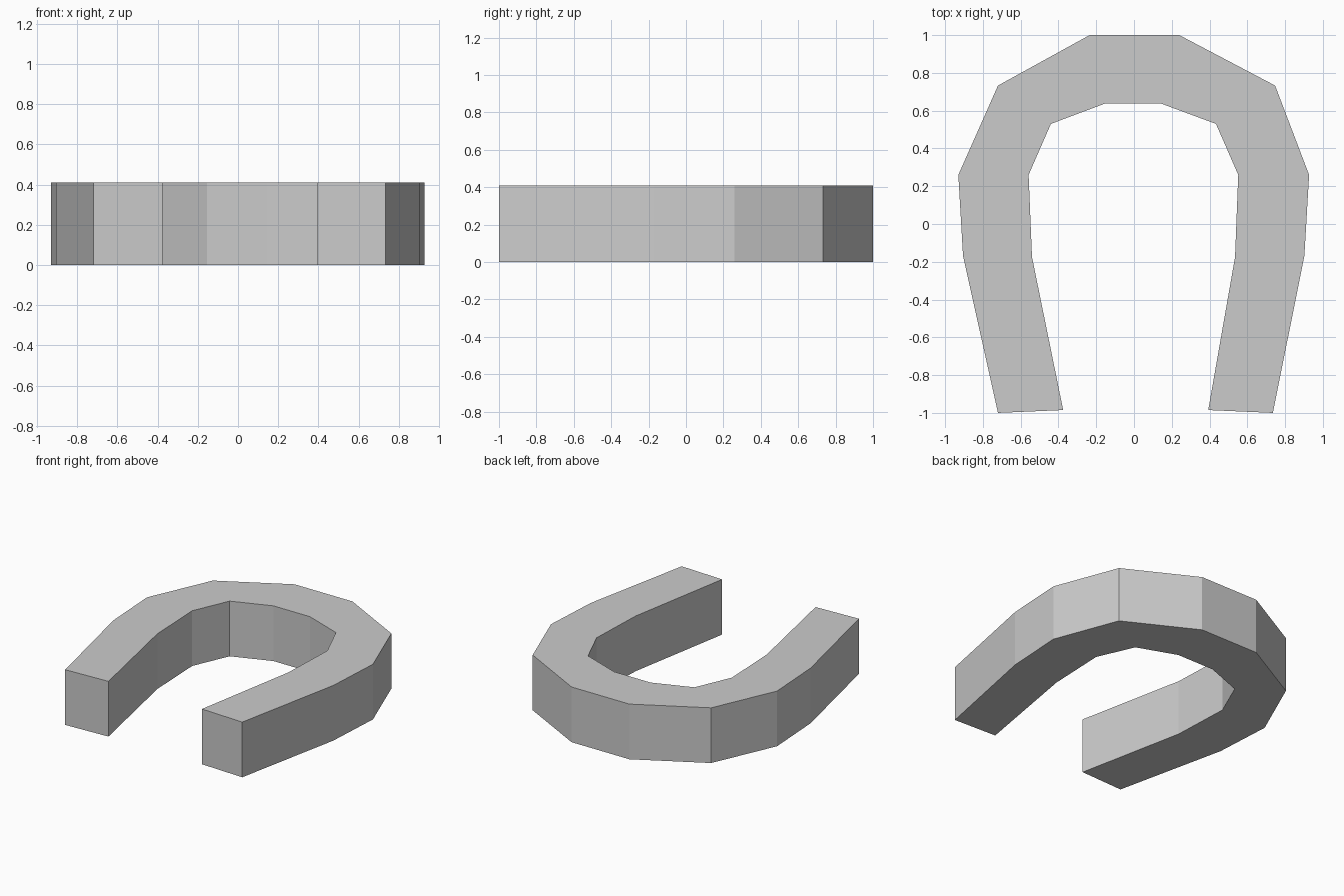
import bpy
import bmesh

if "Cube" in bpy.data.objects:
    bpy.data.objects.remove(bpy.data.objects["Cube"])

HEIGHT = 0.41

# Stations along the horseshoe, right tip round to left tip: (outer xy, inner xy)
stations = [
    ((0.735, -1.0), (0.393, -0.985)),
    ((0.902, -0.17), (0.535, -0.175)),
    ((0.927, 0.26), (0.552, 0.26)),
    ((0.747, 0.733), (0.434, 0.53)),
    ((0.24, 1.0), (0.145, 0.637)),
    ((-0.235, 1.0), (-0.155, 0.637)),
    ((-0.72, 0.733), (-0.44, 0.53)),
    ((-0.93, 0.26), (-0.558, 0.26)),
    ((-0.905, -0.17), (-0.54, -0.175)),
    ((-0.72, -1.0), (-0.375, -0.985)),
]

# Rectangular cross-section at every station, bridged into a bent bar
bm = bmesh.new()
rings = []
for outer, inner in stations:
    corners = [(*outer, 0), (*outer, HEIGHT), (*inner, HEIGHT), (*inner, 0)]
    rings.append([bm.verts.new(c) for c in corners])
for a, b in zip(rings, rings[1:]):
    for i in range(4):
        j = (i + 1) % 4
        bm.faces.new((a[i], a[j], b[j], b[i]))

# Flat end caps
bm.faces.new(rings[0])
bm.faces.new(rings[-1])
bmesh.ops.recalc_face_normals(bm, faces=bm.faces)

mesh = bpy.data.meshes.new("horseshoe")
bm.to_mesh(mesh)
bm.free()
bpy.context.collection.objects.link(bpy.data.objects.new("horseshoe", mesh))
